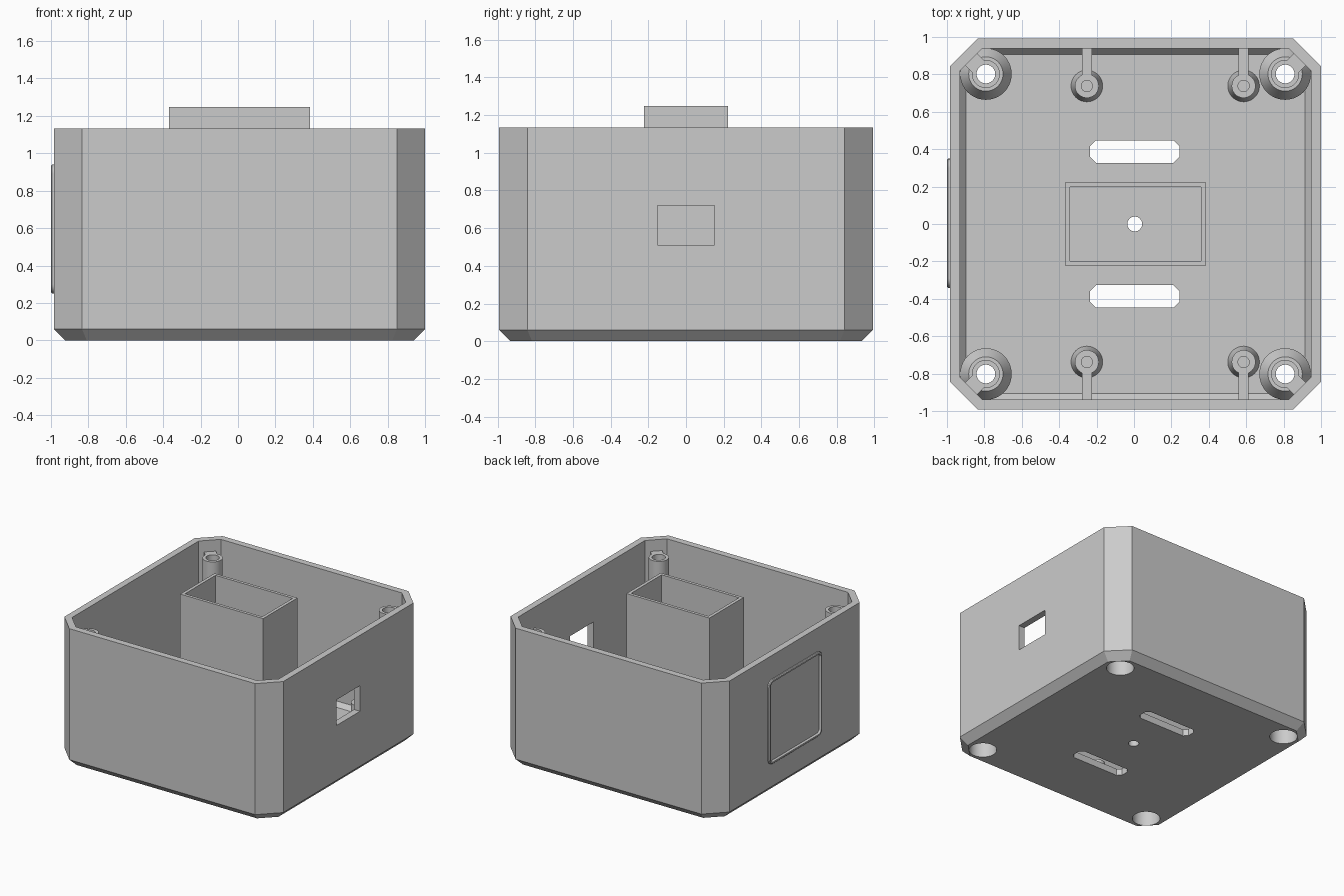
import bpy, bmesh, math
from mathutils import Vector

cube = bpy.data.objects.get("Cube")
if cube:
    bpy.data.objects.remove(cube)

CX = 0.008            # body centre in x
HALF = 0.992          # body half width
TOP = 1.133
FLOOR = 0.055

grey = bpy.data.materials.new("grey_plastic")
grey.use_nodes = True
grey.diffuse_color = (0.6, 0.6, 0.6, 1)
grey.node_tree.nodes["Principled BSDF"].inputs["Base Color"].default_value = (0.6, 0.6, 0.6, 1)


def finish(name, bm):
    bmesh.ops.recalc_face_normals(bm, faces=bm.faces[:])
    me = bpy.data.meshes.new(name)
    bm.to_mesh(me)
    bm.free()
    me.materials.append(grey)
    ob = bpy.data.objects.new(name, me)
    bpy.context.collection.objects.link(ob)
    return ob


def loft(name, rings, closed=False):
    """Bridge equal-length rings; cap the ends, or join last to first."""
    bm = bmesh.new()
    loops = [[bm.verts.new(p) for p in ring] for ring in rings]
    n = len(loops[0])
    pairs = list(zip(loops, loops[1:]))
    if closed:
        pairs.append((loops[-1], loops[0]))
    else:
        bm.faces.new(loops[0])
        bm.faces.new(loops[-1])
    for a, b in pairs:
        for i in range(n):
            j = (i + 1) % n
            bm.faces.new((a[i], a[j], b[j], b[i]))
    return finish(name, bm)


def octagon(hx, hy, cut, z, x=CX, y=0):
    pts = [(hx, -hy + cut), (hx, hy - cut), (hx - cut, hy), (cut - hx, hy),
           (-hx, hy - cut), (-hx, cut - hy), (cut - hx, -hy), (hx - cut, -hy)]
    return [(x + a, y + b, z) for a, b in pts]


def body_ring(inset, z):
    return octagon(HALF - inset, HALF - inset, 0.15 - inset * (2 - math.sqrt(2)), z)


def lathe(name, profile, x, y, closed=False, n=40):
    rings = [[(x + r * math.cos(math.tau * i / n), y + r * math.sin(math.tau * i / n), z)
              for i in range(n)] for r, z in profile]
    return loft(name, rings, closed)


def box(name, lo, hi):
    bm = bmesh.new()
    bmesh.ops.create_cube(bm, size=1)
    lo, hi = Vector(lo), Vector(hi)
    for v in bm.verts:
        v.co = (lo + hi) / 2 + v.co * (hi - lo)
    return finish(name, bm)


def cut(target, cutter):
    mod = target.modifiers.new("cut", "BOOLEAN")
    mod.operation = "DIFFERENCE"
    mod.solver = "EXACT"
    mod.object = cutter
    bpy.context.view_layer.objects.active = target
    bpy.ops.object.modifier_apply(modifier=mod.name)
    bpy.data.objects.remove(cutter)


# Open tray with chamfered corners and bottom edge
shell = loft("case_shell", [body_ring(0.06, 0), body_ring(0, 0.06), body_ring(0, TOP),
                            body_ring(0.054, TOP), body_ring(0.054, 0.09),
                            body_ring(0.085, FLOOR)])

# Side window, floor slots, centre hole and screw recesses
cut(shell, box("window_cutter", (0.85, -0.152, 0.51), (1.1, 0.152, 0.72)))
for side in (-1, 1):
    cut(shell, loft("slot_cutter", [octagon(0.238, 0.06, 0.03, z, 0.004, side * 0.387)
                                    for z in (-0.1, 0.2)]))
cut(shell, lathe("centre_cutter", [(0.04, -0.1), (0.04, 0.2)], 0.004, 0, n=16))
for sx in (-1, 1):
    for sy in (-1, 1):
        cut(shell, lathe("recess_cutter", [(0.104, -0.1), (0.104, 0.2)],
                         CX + sx * 0.8, sy * 0.802))

# Central rectangular sleeve standing on the floor
sleeve_rings = []
for hx, hy, z in ((0.376, 0.222, 0.05), (0.376, 0.222, 1.247),
                  (0.35, 0.197, 1.247), (0.35, 0.197, 0.05)):
    sleeve_rings.append([(CX + a * hx, b * hy, z)
                         for a, b in ((-1, -1), (1, -1), (1, 1), (-1, 1))])
loft("centre_sleeve", sleeve_rings, closed=True)

# Tall corner screw posts, each with a web into its corner
post_profile = [(0.104, 0.03), (0.138, 0.04), (0.138, 0.3), (0.092, 0.38), (0.075, 0.38),
                (0.075, 1.04), (0.05, 1.04), (0.05, 0.27), (0.104, 0.27)]
for sx, nx in ((-1, "right"), (1, "left")):
    for sy, ny in ((-1, "front"), (1, "back")):
        x, y = CX + sx * 0.8, sy * 0.802
        lathe(f"{ny}_{nx}_post", post_profile, x, y, closed=True)
        out = Vector((sx, sy, 0)).normalized()
        across = Vector((-out.y, out.x, 0)) * 0.045
        rings = []
        for z in (0.33, 1.04):
            c = Vector((x, y, z))
            near, far = c + out * 0.06, c + out * 0.13
            rings.append([near - across, far - across, far + across, near + across])
        loft(f"{ny}_{nx}_post_web", rings)

# Short board supports with ribs to the front and back walls
support_profile = [(0.086, 0.05), (0.064, 0.14), (0.064, 0.25), (0.03, 0.25), (0.03, 0.06)]
for x, nx in ((-0.252, "right"), (0.586, "left")):
    for sy, ny in ((-1, "front"), (1, "back")):
        lathe(f"{ny}_{nx}_support", support_profile, x, sy * 0.738, n=32)
        ys = sorted((sy * 0.785, sy * 0.95))
        box(f"{ny}_{nx}_rib", (x - 0.027, ys[0], 0.05), (x + 0.027, ys[1], 0.25))


# Thin raised frame with rounded corners on the right wall
def frame_ring(half, radius, x):
    pts = []
    for k, (a, b) in enumerate(((1, 1), (-1, 1), (-1, -1), (1, -1))):
        for s in range(7):
            t = math.radians(k * 90 + s * 15)
            pts.append((x, 0.004 + a * (half - radius) + radius * math.cos(t),
                        0.595 + b * (half - radius) + radius * math.sin(t)))
    return pts


wall = CX - HALF
loft("side_frame", [frame_ring(0.345, 0.05, wall + 0.005), frame_ring(0.345, 0.05, wall - 0.01),
                    frame_ring(0.339, 0.044, wall - 0.016), frame_ring(0.327, 0.032, wall - 0.016),
                    frame_ring(0.321, 0.026, wall - 0.005), frame_ring(0.321, 0.026, wall + 0.005)],
     closed=True)

# Smooth the round parts, keep edges sharp
for ob in bpy.context.scene.objects:
    if ob.type == "MESH":
        bpy.ops.object.select_all(action="DESELECT")
        ob.select_set(True)
        bpy.context.view_layer.objects.active = ob
        bpy.ops.object.shade_smooth_by_angle(angle=math.radians(25))
